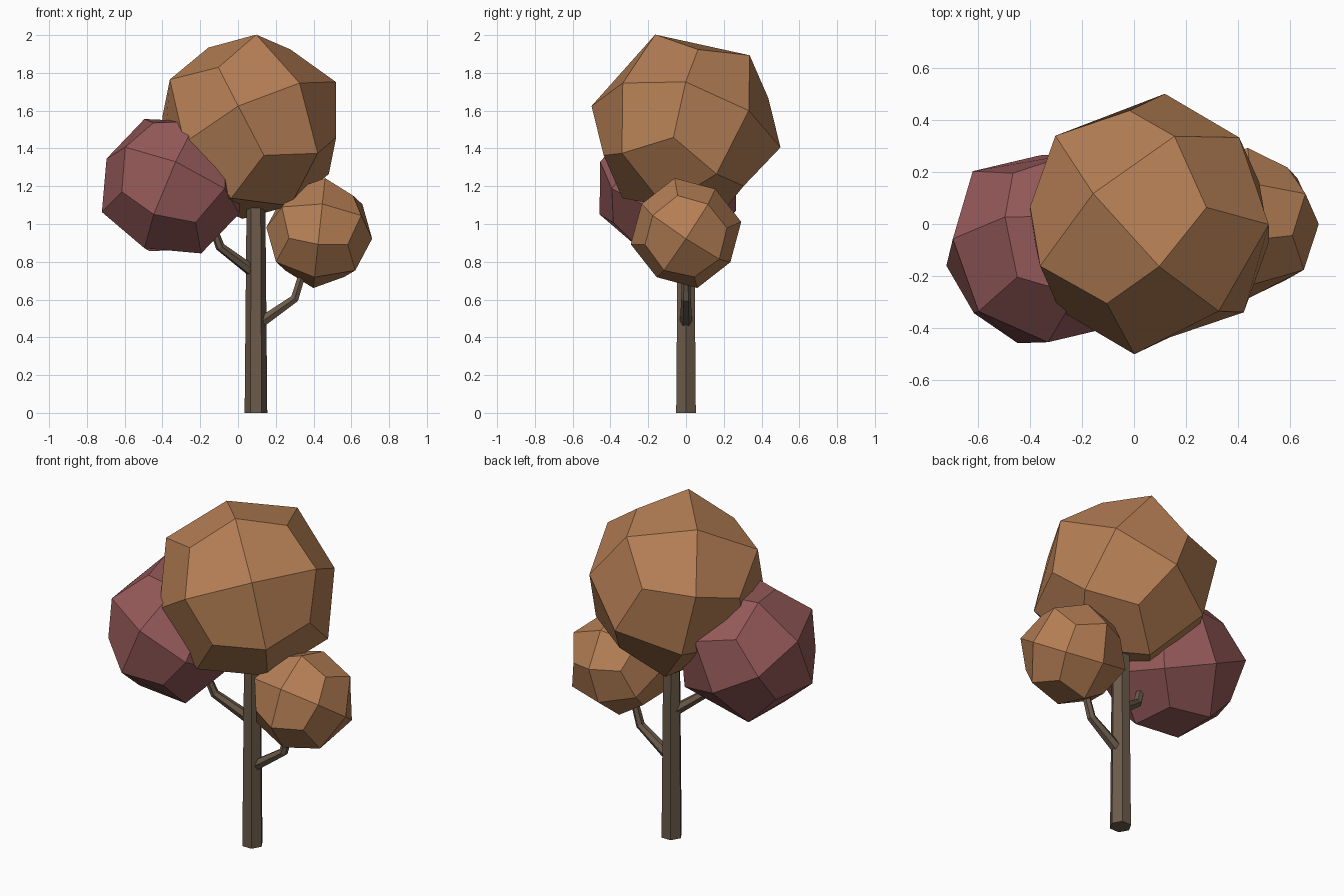
import bpy
from math import radians
from mathutils import Matrix, Vector

if "Cube" in bpy.data.objects:
    bpy.data.objects.remove(bpy.data.objects["Cube"])


def material(name, color):
    m = bpy.data.materials.new(name)
    m.diffuse_color = (*color, 1)
    m.use_nodes = True
    m.node_tree.nodes["Principled BSDF"].inputs["Base Color"].default_value = m.diffuse_color
    return m


orange = material("orange_leaves", (0.46, 0.21, 0.09))
red = material("red_leaves", (0.30, 0.10, 0.10))
bark = material("bark", (0.15, 0.105, 0.07))


def crown(name, center, half, axis_a, axis_b, mat):
    """Once-subdivided cube, turned so two of its face axes are a and b."""
    a = Vector(axis_a).normalized()
    b = Vector(axis_b)
    b = (b - a * b.dot(a)).normalized()
    turn = Matrix((a, b, a.cross(b))).transposed().to_4x4()
    bpy.ops.mesh.primitive_cube_add(size=2 * half)
    ob = bpy.context.object
    ob.name = name
    ob.matrix_world = Matrix.Translation(center) @ turn
    sub = ob.modifiers.new("round", 'SUBSURF')
    sub.levels = sub.render_levels = 1
    sub.use_limit_surface = False
    ob.data.materials.append(mat)


def branch(name, points):
    """Six-sided bent tube; each point is x, y, z, radius."""
    cu = bpy.data.curves.new(name, 'CURVE')
    cu.dimensions = '3D'
    cu.bevel_depth = 1.0
    cu.bevel_resolution = 1
    cu.use_fill_caps = True
    sp = cu.splines.new('POLY')
    sp.use_smooth = False
    sp.points.add(len(points) - 1)
    for p, (x, y, z, r) in zip(sp.points, points):
        p.co = (x, y, z, 1)
        p.radius = r
    cu.materials.append(bark)
    bpy.context.collection.objects.link(bpy.data.objects.new(name, cu))


# Leaf crowns
crown("main_crown", (0.06, 0, 1.515), 0.486,
      (0.27, -0.34, 0.235), (-0.215, 0.115, 0.42), orange)
crown("left_crown", (-0.345, -0.095, 1.2), 0.382,
      (0.015, -0.36, 0.13), (-0.342, 0.03, 0.145), red)
crown("right_crown", (0.43, 0, 0.952), 0.2815,
      (0.28, 0, -0.03), (0.02, 0.23, 0.348), orange)

# Trunk
bpy.ops.mesh.primitive_cone_add(vertices=6, radius1=0.06, radius2=0.048, depth=1.3,
                                location=(0.095, 0, 0.65), rotation=(0, 0, radians(90)))
trunk = bpy.context.object
trunk.name = "trunk"
trunk.data.materials.append(bark)

# Branches
branch("right_branch", [(0.10, 0, 0.465, 0.033), (0.30, 0, 0.605, 0.025), (0.36, 0, 0.80, 0.02)])
branch("left_branch", [(0.09, 0, 0.74, 0.033), (-0.095, -0.085, 0.88, 0.025), (-0.15, -0.11, 1.03, 0.02)])
